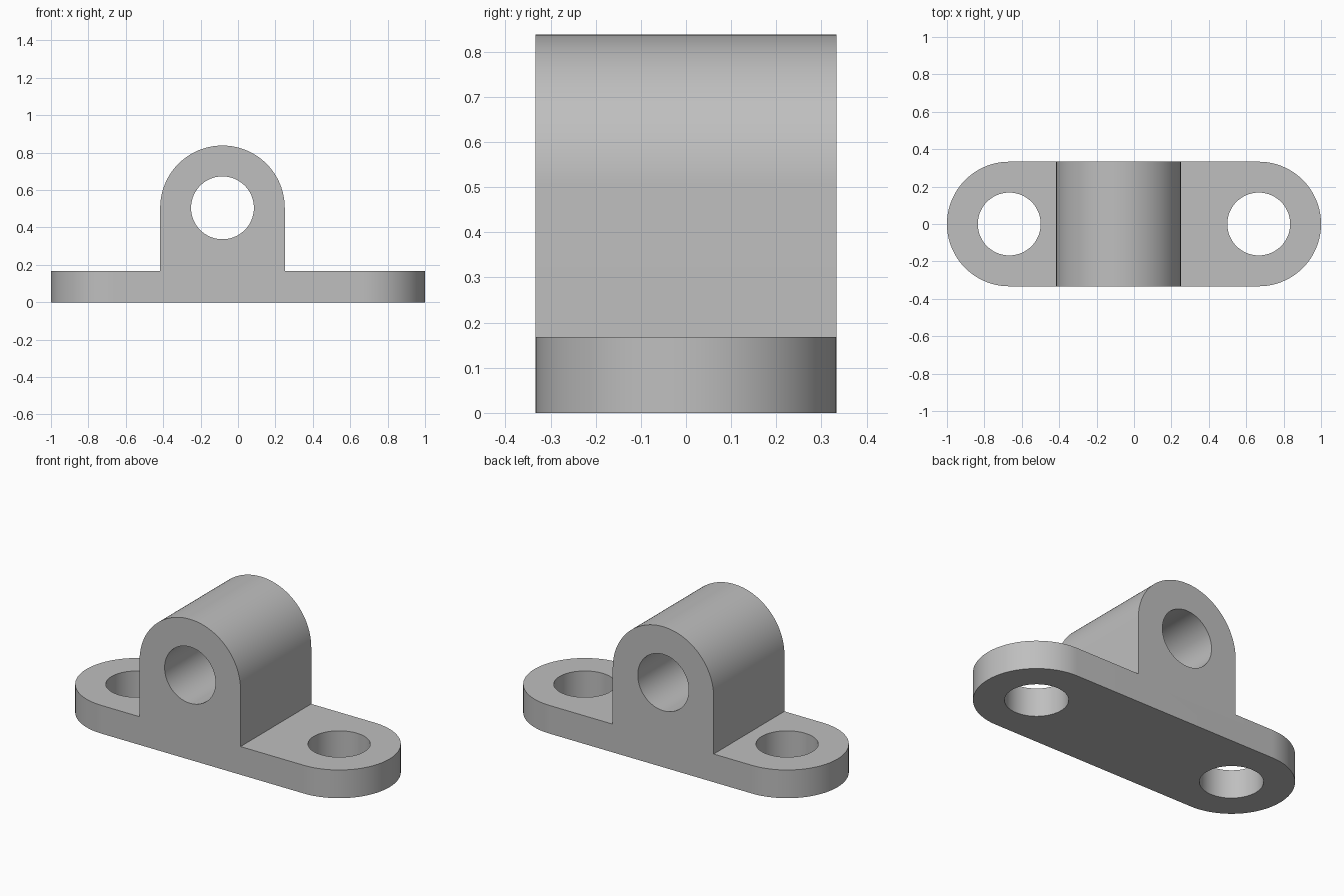
import bpy, bmesh
from math import pi, cos, sin, radians
from mathutils import Matrix, Vector

RADIUS = 0.333        # rounded ends of the base and the lug
HOLE = 0.168          # all three bores
END_X = 1 - RADIUS    # centres of the mounting holes
BASE_H = 0.168
LUG_X, LUG_Z = -0.083, 0.505
STEPS = 64            # segments per half circle

cube = bpy.data.objects.get("Cube")
if cube:
    bpy.data.objects.remove(cube, do_unlink=True)

grey = bpy.data.materials.new("grey metal")
grey.use_nodes = True
colour = (0.52, 0.52, 0.52, 1)
grey.diffuse_color = colour
grey.node_tree.nodes["Principled BSDF"].inputs["Base Color"].default_value = colour


def arc(cx, cy, r, start, sweep, steps=STEPS):
    return [(cx + r * cos(start + sweep * i / steps),
             cy + r * sin(start + sweep * i / steps)) for i in range(steps + 1)]


def prism(name, outline, to_3d, direction):
    """Extrude a closed 2D outline into a solid object."""
    bm = bmesh.new()
    face = bm.faces.new([bm.verts.new(to_3d(a, b)) for a, b in outline])
    top = bmesh.ops.extrude_face_region(bm, geom=[face])["geom"]
    bmesh.ops.translate(bm, vec=Vector(direction),
                        verts=[v for v in top if isinstance(v, bmesh.types.BMVert)])
    bmesh.ops.recalc_face_normals(bm, faces=bm.faces)
    mesh = bpy.data.meshes.new(name)
    bm.to_mesh(mesh)
    bm.free()
    mesh.materials.append(grey)
    obj = bpy.data.objects.new(name, mesh)
    bpy.context.collection.objects.link(obj)
    return obj


def front_plane(x, z):
    return (x, -0.6, z)


def ground_plane(x, y):
    return (x, y, -0.2)


def boolean(target, tool, operation):
    bpy.ops.object.select_all(action='DESELECT')
    target.select_set(True)
    bpy.context.view_layer.objects.active = target
    mod = target.modifiers.new(operation.lower(), 'BOOLEAN')
    mod.operation, mod.object, mod.solver = operation, tool, 'EXACT'
    bpy.ops.object.modifier_apply(modifier=mod.name)
    bpy.data.objects.remove(tool, do_unlink=True)


# Front silhouette: flat base with an upright round-topped lug
silhouette = [(-1.1, 0), (1.1, 0), (1.1, BASE_H), (LUG_X + RADIUS, BASE_H)]
silhouette += arc(LUG_X, LUG_Z, RADIUS, 0, pi)
silhouette += [(LUG_X - RADIUS, BASE_H), (-1.1, BASE_H)]
bracket = prism("pivot_bracket", silhouette, front_plane, (0, 1.2, 0))

# Plan outline with round ends trims the silhouette
plan = arc(END_X, 0, RADIUS, -pi / 2, pi) + arc(-END_X, 0, RADIUS, pi / 2, pi)
boolean(bracket, prism("plan_trim", plan, ground_plane, (0, 0, 1.4)), 'INTERSECT')

# Cross bore through the lug, then the two mounting holes
bore = arc(LUG_X, LUG_Z, HOLE, 0, 2 * pi, 2 * STEPS)[:-1]
boolean(bracket, prism("lug_bore", bore, front_plane, (0, 1.2, 0)), 'DIFFERENCE')
for side in (-1, 1):
    hole = arc(side * END_X, 0, HOLE, 0, 2 * pi, 2 * STEPS)[:-1]
    boolean(bracket, prism("mounting_hole", hole, ground_plane, (0, 0, 0.6)), 'DIFFERENCE')

bracket.select_set(True)
bpy.context.view_layer.objects.active = bracket
bpy.ops.object.shade_smooth_by_angle(angle=radians(30))
